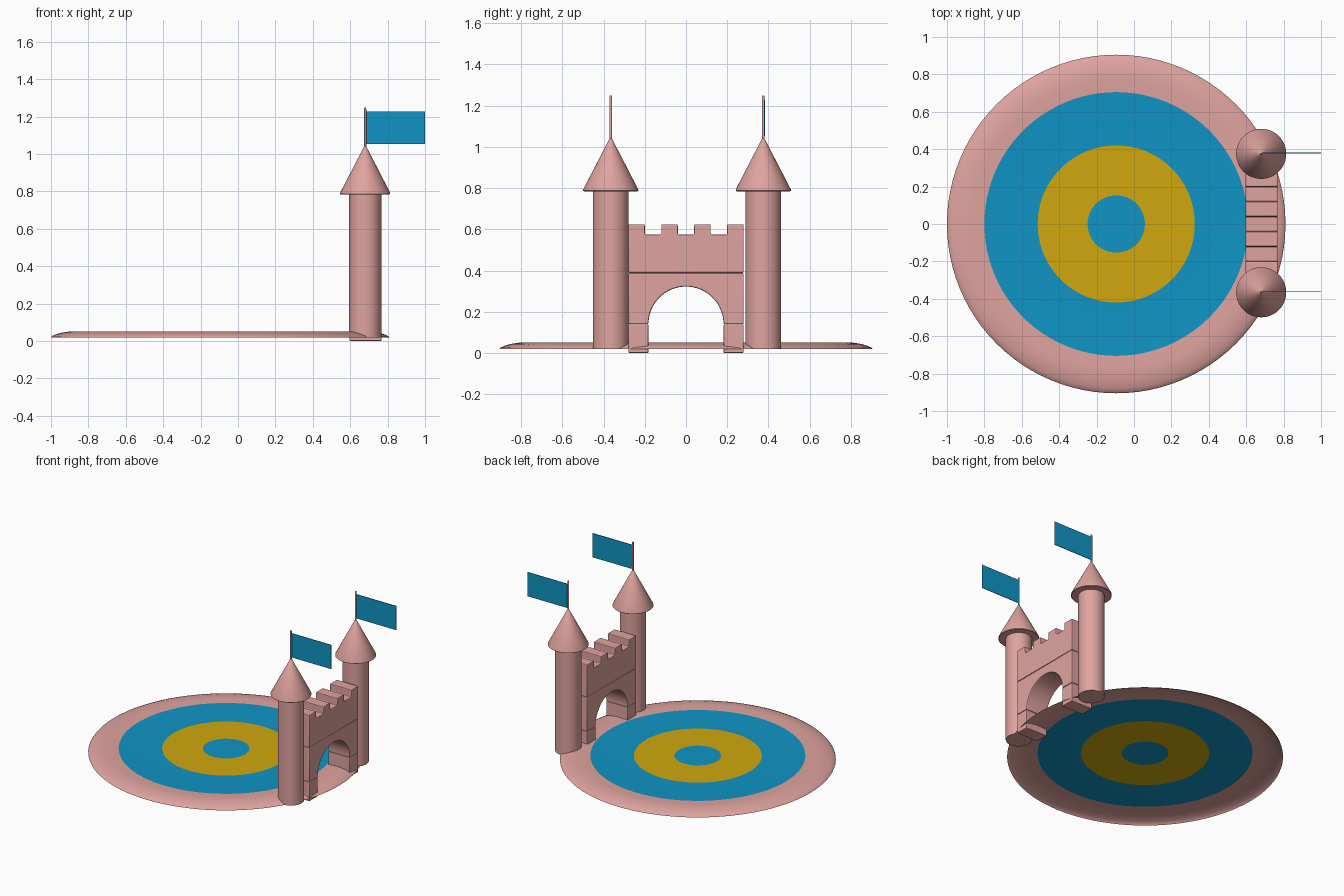
import bpy, bmesh, math

cube = bpy.data.objects.get("Cube")
if cube:
    bpy.data.objects.remove(cube, do_unlink=True)


def material(name, rgb):
    m = bpy.data.materials.new(name)
    m.use_nodes = True
    m.diffuse_color = (*rgb, 1)
    m.node_tree.nodes["Principled BSDF"].inputs["Base Color"].default_value = (*rgb, 1)
    return m


PINK = material("dusty pink", (0.74, 0.37, 0.345))
BLUE = material("sky blue", (0.005, 0.30, 0.56))
GOLD = material("gold", (0.63, 0.39, 0.004))


def finish(name, bm, mats, angle=20):
    mesh = bpy.data.meshes.new(name)
    bm.to_mesh(mesh)
    bm.free()
    ob = bpy.data.objects.new(name, mesh)
    bpy.context.collection.objects.link(ob)
    for m in mats:
        mesh.materials.append(m)
    bpy.ops.object.select_all(action='DESELECT')
    ob.select_set(True)
    bpy.context.view_layer.objects.active = ob
    bpy.ops.object.shade_smooth_by_angle(angle=math.radians(angle))
    return ob


def lathe(name, profile, centre, mats=(PINK,), steps=48, rule=None, angle=30):
    """Spin (radius, height) points, listed from bottom/outside to top/centre."""
    bm = bmesh.new()
    cx, cy = centre
    rings = []
    for r, z in profile:
        if r == 0:
            rings.append([bm.verts.new((cx, cy, z))] * steps)
        else:
            rings.append([bm.verts.new((cx + r * math.cos(2 * math.pi * i / steps),
                                        cy + r * math.sin(2 * math.pi * i / steps), z))
                          for i in range(steps)])
    for k, (a, b) in enumerate(zip(rings, rings[1:])):
        for i in range(steps):
            j = (i + 1) % steps
            loop = list(dict.fromkeys((a[i], a[j], b[j], b[i])))
            face = bm.faces.new(loop)
            if rule:
                face.material_index = rule((profile[k][0] + profile[k + 1][0]) / 2)
    return finish(name, bm, mats, angle)


def slab(name, outline, x0, x1, bevel=0.006, mat=PINK):
    """Extrude a (y, z) outline along x and soften its sharp edges."""
    bm = bmesh.new()
    face = bm.faces.new([bm.verts.new((x0, y, z)) for y, z in outline])
    ext = bmesh.ops.extrude_face_region(bm, geom=[face])
    moved = [v for v in ext["geom"] if isinstance(v, bmesh.types.BMVert)]
    bmesh.ops.translate(bm, verts=moved, vec=(x1 - x0, 0, 0))
    bmesh.ops.recalc_face_normals(bm, faces=bm.faces)
    if bevel:
        sharp = [e for e in bm.edges if e.calc_face_angle(0) > math.radians(40)]
        bmesh.ops.bevel(bm, geom=sharp, offset=bevel, segments=2, profile=0.5,
                        affect='EDGES', clamp_overlap=True)
    return finish(name, bm, (mat,))


def box(y0, y1, z0, z1):
    return [(y0, z0), (y1, z0), (y1, z1), (y0, z1)]


# Round mat: a thin domed shell with coloured rings
def ring_colour(r):
    if r > 0.705:
        return 0
    return 2 if 0.153 < r < 0.42 else 1


lathe("round_mat",
      [(0.905, 0.02), (0.9, 0.026), (0.88, 0.035), (0.85, 0.044), (0.81, 0.05),
       (0.77, 0.051), (0.705, 0.047), (0.42, 0.046), (0.153, 0.046), (0, 0.046)],
      (-0.095, 0), (PINK, BLUE, GOLD), 96, ring_colour, 40)

# Towers with cone roofs, poles and flags
TX = 0.68
for side, ty in (("left", 0.375), ("right", -0.365)):
    lathe(side + "_tower", [(0, 0.02), (0.086, 0.02), (0.086, 0.79), (0, 0.79)], (TX, ty))
    lathe(side + "_roof",
          [(0, 0.784), (0.13, 0.784), (0.134, 0.787), (0.133, 0.794), (0.006, 1.04), (0, 1.045)],
          (TX, ty))
    lathe(side + "_flagpole",
          [(0, 1.02), (0.006, 1.02), (0.006, 1.24), (0.004, 1.248), (0, 1.25)],
          (TX, ty), steps=16)
    slab(side + "_flag", box(ty + 0.003, ty + 0.007, 1.052, 1.226), TX + 0.004, 1.0, 0, BLUE)

# Gate: two feet, arched block, battlement block
X0, X1, HALF, R = 0.595, 0.768, 0.28, 0.182
SPRING, MIDTOP = 0.14, 0.388
for side, s in (("left", 1), ("right", -1)):
    y0, y1 = sorted((s * R, s * HALF))
    slab(side + "_gate_foot", box(y0, y1, 0.0, SPRING - 0.001), X0, X1)

arch = [(R * math.cos(math.pi * i / 32), SPRING + R * math.sin(math.pi * i / 32))
        for i in range(33)]
slab("gate_arch",
     arch + [(-HALF, SPRING), (-HALF, MIDTOP - 0.001), (HALF, MIDTOP - 0.001), (HALF, SPRING)],
     X0, X1)

top = [(-HALF, MIDTOP), (HALF, MIDTOP)]
for c in (0.24, 0.08, -0.08, -0.24):
    top += [(c + 0.04, 0.574), (c + 0.04, 0.624), (c - 0.04, 0.624), (c - 0.04, 0.574)]
top = [p for p in top if not (abs(abs(p[0]) - HALF) < 1e-4 and p[1] == 0.574)]
slab("gate_battlement", top, X0, X1)
